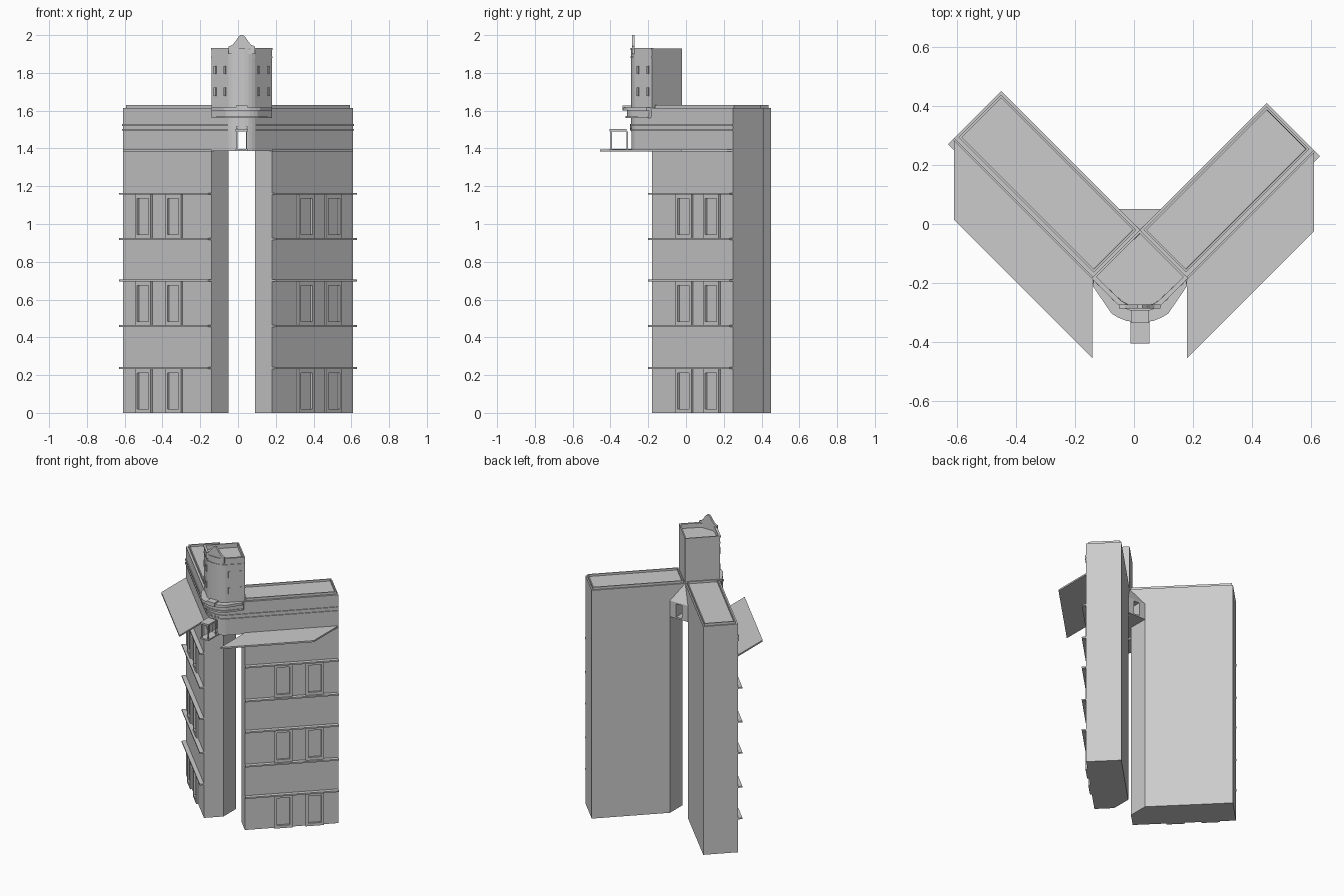
import bpy, bmesh, math
from mathutils import Matrix, Vector

if "Cube" in bpy.data.objects:
    bpy.data.objects.remove(bpy.data.objects["Cube"])

CX = 0.02  # symmetry line of the entrance tower


def finish(bm, name):
    bmesh.ops.recalc_face_normals(bm, faces=bm.faces)
    me = bpy.data.meshes.new(name)
    bm.to_mesh(me)
    bm.free()
    ob = bpy.data.objects.new(name, me)
    bpy.context.collection.objects.link(ob)
    return ob


def prisms(name, parts, upright=False, tray=None):
    """Extruded plans (pts, z0, z1); upright turns x/z profiles to run along -y."""
    bm = bmesh.new()
    for pts, z0, z1 in parts:
        lo = [bm.verts.new((x, y, z0)) for x, y in pts]
        hi = [bm.verts.new((x, y, z1)) for x, y in pts]
        bm.faces.new(lo)
        top = bm.faces.new(hi)
        for i in range(len(pts)):
            j = (i + 1) % len(pts)
            bm.faces.new((lo[i], lo[j], hi[j], hi[i]))
        if tray:
            bmesh.ops.recalc_face_normals(bm, faces=bm.faces)
            bmesh.ops.inset_region(bm, faces=[top], thickness=tray[0])
            bmesh.ops.inset_region(bm, faces=[top], thickness=0.0005, depth=-tray[1])
    if upright:
        bm.transform(Matrix.Rotation(math.pi / 2, 4, 'X'))
    return finish(bm, name)


def rect(x0, x1, y0, y1):
    return [(x0, y0), (x1, y0), (x1, y1), (x0, y1)]


def offset(path, d):
    """Open path moved outwards by d with mitred corners."""
    out = []
    P = [Vector(p) for p in path]
    for i, p in enumerate(P):
        ds = []
        if i > 0:
            ds.append((p - P[i - 1]).normalized())
        if i < len(P) - 1:
            ds.append((P[i + 1] - p).normalized())
        ns = [Vector((t.y, -t.x)) for t in ds]
        m = sum(ns, Vector((0, 0))).normalized()
        out.append(tuple(p + m * (d / m.dot(ns[0]))))
    return out


def strip(path, out, inn=0.01):
    return offset(path, out) + offset(path, -inn)[::-1]


def wing(side, s, L, windows):
    # a runs along the facade from the inner corner, b runs into the building
    def P(a, b):
        return (CX + s * (0.16 + a - b), -0.18 + a + b)

    def box(a0, a1, b0, b1):
        return [P(a0, b0), P(a1, b0), P(a1, b1), P(a0, b1)]

    prisms(side + "_wing_body", [([P(0, 0), P(L, 0), P(L, .16), P(.07, .16), P(0, .09)], 0, 1.5)])
    prisms(side + "_wing_upper", [(box(0, L, 0, .16), 1.5, 1.613)])
    prisms(side + "_roof_parapet", [(box(0.006, L - .006, .01, .154), 1.613, 1.63)], tray=(.011, .014))
    # slanted-plan canopy over the facade
    x0, y0 = P(0, 0)
    x1, y1 = P(L, 0)
    prisms(side + "_canopy", [([(x0, y0), (x1, y1), (x1, y1 - .275), (x0, y0 - .275)], 1.384, 1.395)])
    prisms(side + "_ledges", [(box(0, L, -.02, .005), z - .005, z + .005)
                              for z in (.237, .46, .70, .92, 1.16)])
    # window surrounds
    parts = []
    for z0, z1 in ((0, .232), (.465, .695), (.925, 1.155)):
        for a0, a1 in windows:
            parts += [(box(a0 - .012, a0, -.009, .004), z0, z1),
                      (box(a1, a1 + .012, -.009, .004), z0, z1),
                      (box(a0, a1, -.009, .004), z0, z0 + .02),
                      (box(a0, a1, -.009, .004), z1 - .02, z1)]
    prisms(side + "_window_surrounds", parts)


wing("left", -1, .47, [(.165, .225), (.325, .385)])
wing("right", 1, .43, [(.145, .205), (.29, .35)])

# rounded tower front, left to right
half = [(.16, -.18), (.07, -.27), (.055, -.279), (.035, -.287), (.015, -.29)]
front = [(CX - x, y) for x, y in half] + [(CX + x, y) for x, y in half[::-1]]

# bridge between the wings with a passage through it
bridge = prisms("bridge", [(front + [(.09, -.09), (.09, .05), (-.05, .05), (-.05, -.09)], 1.386, 1.5)])
cutter = prisms("passage_cutter", [(rect(-.002, .042, -.5, .3), 1.397, 1.49)])
cutter.hide_render = True
cutter.hide_viewport = False
mod = bridge.modifiers.new("passage", 'BOOLEAN')
mod.operation = 'DIFFERENCE'
mod.solver = 'EXACT'
mod.object = cutter
cutter.display_type = 'WIRE'

# sloped roof at the back of the bridge
bm = bmesh.new()
v = [bm.verts.new(c) for c in ((-.05, .05, 1.5), (.09, .05, 1.5), (CX, -.02, 1.5), (CX, -.02, 1.613))]
for f in ((0, 1, 2), (0, 1, 3), (1, 2, 3), (0, 2, 3)):
    bm.faces.new([v[i] for i in f])
finish(bm, "bridge_back_roof")

# tower
prisms("tower", [(front + [(CX, -.02)], 1.5, 1.93)], tray=(.012, .03))
prisms("tower_bands", [(strip(front, .004), 1.878, 1.886), (strip(front, .005), 1.92, 1.931)])
facade = [(-.61, .29)] + front + [(.61, .25)]
prisms("facade_mouldings", [(strip(facade, .006), 1.494, 1.504), (strip(facade, .006), 1.519, 1.53)])

# tower balcony
def clip(pts):
    return [(min(max(x, -.14), .18), y) for x, y in pts]

prisms("tower_balcony", [(clip(strip(front, .03)), 1.56, 1.572),
                         (clip(strip(front, .022)), 1.572, 1.6),
                         (clip(strip(front, .042)), 1.6, 1.618),
                         (rect(-.01, .05, -.335, -.28), 1.6, 1.628)])

# crown on the tower front
crest = [(.07, 1.9), (.07, 1.94), (.05, 1.948), (.035, 1.965), (.022, 1.985), (.008, 2.0)]
prisms("tower_crown", [([(CX + x, z) for x, z in crest] + [(CX - x, z) for x, z in crest[::-1]],
                        .272, .287)], upright=True)

# slit windows on the slanted tower faces
parts = []
for s in (-1, 1):
    for z in (1.70, 1.815):
        for t in (.016, .068):
            def Q(a, b):
                return (CX + s * (.16 - a - b), -.18 - a + b)
            parts.append(([Q(t, -.005), Q(t + .009, -.005), Q(t + .009, .004), Q(t, .004)], z - .022, z + .022))
prisms("tower_slit_windows", parts)

# round studs above the passage
prisms("door_studs", [([(x + .007 * math.cos(k * math.pi / 4), 1.511 + .007 * math.sin(k * math.pi / 4))
                        for k in range(8)], .28, .297) for x in (-.005, CX, .045)], upright=True)

# open porch in front of the passage
porch = [(rect(-.012, .052, -.405, -.285), 1.386, 1.396),
         (rect(-.012, .052, -.405, -.315), 1.491, 1.503)]
for x in (-.008, .042):
    for y in (-.4, -.316):
        porch.append((rect(x, x + .006, y, y + .008), 1.396, 1.491))
prisms("porch", porch)
